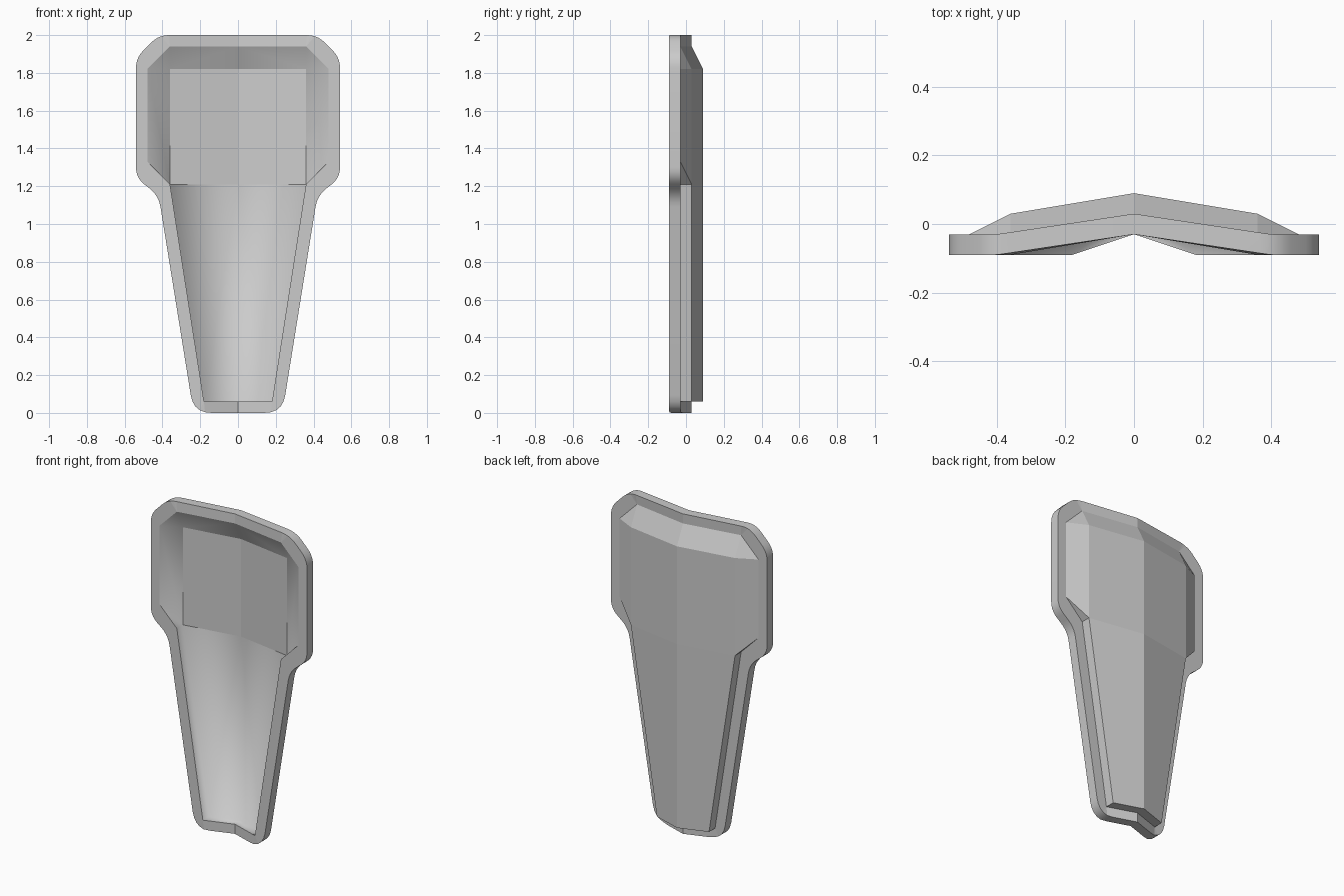
import bpy, bmesh
from mathutils import Vector

if "Cube" in bpy.data.objects:
    bpy.data.objects.remove(bpy.data.objects["Cube"])

THICK = 0.06   # plate thickness along y
SIDE = -0.09   # front of the rim away from the centre fold
FOLD = -0.03   # front of the rim at the centre fold

grey = bpy.data.materials.new("light_grey")
grey.diffuse_color = (0.6, 0.6, 0.6, 1)
grey.use_nodes = True
grey.node_tree.nodes["Principled BSDF"].inputs["Base Color"].default_value = grey.diffuse_color


def rim_y(x, z):
    """Rim folds back towards x = 0 along its top and bottom edges."""
    reach = 0.40 if z > 1.5 else 0.18 if z < 0.1 else 0.01
    return FOLD + (SIDE - FOLD) * min(1, x / reach)


def arc(prev, corner, nxt, lead, steps=5):
    """Rounded outline corner in x, z."""
    p, c, n = Vector(prev), Vector(corner), Vector(nxt)
    a = c + (p - c).normalized() * lead
    b = c + (n - c).normalized() * lead
    pts = []
    for i in range(steps + 1):
        t = i / steps
        q = a * (1 - t) ** 2 + c * 2 * t * (1 - t) + b * t * t
        pts.append((q.x, rim_y(q.x, q.y), q.y))
    return pts


# Outer outline of the right half, from the top centre to the bottom centre
control = [(0, 2), (0.42, 2), (0.54, 1.88), (0.54, 1.245),
           (0.42, 1.15), (0.235, 0), (0, 0)]
leads = [0.055, 0.055, 0.055, 0.06, 0.095]
arcs = [arc(control[i], control[i + 1], control[i + 2], leads[i]) for i in range(5)]
outer_top, outer_bottom = (0, FOLD, 2), (0, FOLD, 0)

# Inner edge of the rim and the floor of the recess
inner = [(x, SIDE, z) for x, z in
         [(0.36, 1.94), (0.48, 1.82), (0.48, 1.33), (0.36, 1.21), (0.18, 0.06)]]
in_top, in_bottom = (0, FOLD, 1.94), (0, FOLD, 0.06)
f_top, f_mid, f_low = [(0, 0.03, z) for z in (1.82, 1.21, 0.06)]
s_top, s_mid, s_low = [(x, -0.03, z) for x, z in
                       ((0.36, 1.82), (0.36, 1.21), (0.18, 0.06))]

# Rim faces
rim = [[outer_top, arcs[0][0], inner[0], in_top],
       [arcs[4][-1], outer_bottom, in_bottom, inner[4]]]
for i, pts in enumerate(arcs):
    rim += [[inner[i], a, b] for a, b in zip(pts, pts[1:])]
    if i < 4:
        rim.append([inner[i], pts[-1], arcs[i + 1][0], inner[i + 1]])

# Recess faces: flat upper panel, then slopes, lower panel and walls
panel = [[f_top, s_top, s_mid, f_mid]]
recess = [[in_top, inner[0], s_top, f_top],
          [inner[0], inner[1], s_top],
          [inner[1], inner[2], s_mid, s_top],
          [inner[2], inner[3], s_mid],
          [f_mid, s_mid, s_low, f_low],
          [inner[3], inner[4], s_low, s_mid],
          [inner[4], in_bottom, f_low, s_low]]

bm = bmesh.new()
cache = {}


def vert(p, back, sign):
    co = (p[0] * sign, p[1] + (THICK if back else 0), p[2])
    key = (back,) + tuple(round(c, 5) for c in co)
    if key not in cache:
        cache[key] = bm.verts.new(co)
    return cache[key]


outline = [outer_top] + [p for pts in arcs for p in pts] + [outer_bottom]
for sign in (1, -1):
    # Front and back skins
    for back in (False, True):
        for group, smooth in ((rim, False), (panel, False), (recess, not back)):
            for pts in group:
                face = bm.faces.new([vert(p, back, sign) for p in pts])
                face.smooth = smooth
    # Outer edge wall
    for a, b in zip(outline, outline[1:]):
        face = bm.faces.new([vert(a, False, sign), vert(b, False, sign),
                             vert(b, True, sign), vert(a, True, sign)])
        face.smooth = True

bmesh.ops.recalc_face_normals(bm, faces=bm.faces)
mesh = bpy.data.meshes.new("folded_shell_plate")
bm.to_mesh(mesh)
bm.free()
mesh.materials.append(grey)
plate = bpy.data.objects.new("folded_shell_plate", mesh)
bpy.context.collection.objects.link(plate)
